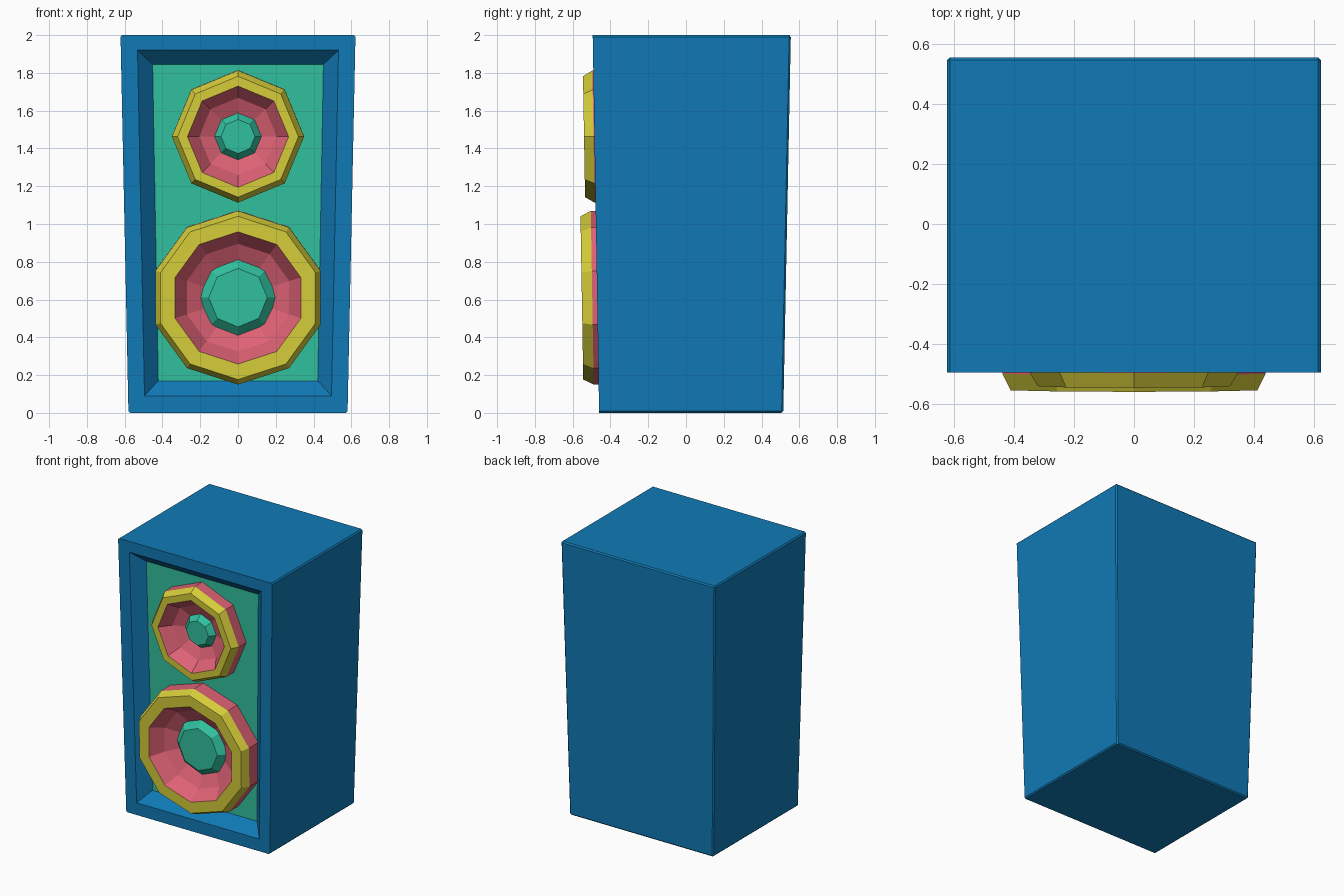
import bpy, bmesh, math
from mathutils import Matrix, Vector

if "Cube" in bpy.data.objects:
    bpy.data.objects.remove(bpy.data.objects["Cube"])


def material(name, rgb):
    m = bpy.data.materials.new(name)
    lin = [((c / 255 + 0.055) / 1.055) ** 2.4 for c in rgb]
    m.diffuse_color = (*lin, 1)
    m.use_nodes = True
    m.node_tree.nodes["Principled BSDF"].inputs["Base Color"].default_value = m.diffuse_color
    return m


BLUE = material("cabinet blue", (16, 122, 182))
GREEN = material("panel green", (49, 193, 159))
YELLOW = material("ring yellow", (214, 205, 58))
PINK = material("cone pink", (222, 98, 117))

FRONT_BOTTOM, FRONT_TOP = -0.46, -0.494
SLOPE = (FRONT_TOP - FRONT_BOTTOM) / 2


def front_y(z):
    return FRONT_BOTTOM + SLOPE * z


def finish(name, bm, mats):
    bmesh.ops.recalc_face_normals(bm, faces=bm.faces)
    me = bpy.data.meshes.new(name)
    bm.to_mesh(me)
    bm.free()
    for m in mats:
        me.materials.append(m)
    ob = bpy.data.objects.new(name, me)
    bpy.context.collection.objects.link(ob)
    return ob


# Tapered cabinet with a chamfered, recessed front
def cabinet():
    bm = bmesh.new()

    def loop(x_low, x_high, z_low, z_high, y_low, y_high):
        pts = [(-x_low, y_low, z_low), (x_low, y_low, z_low),
               (x_high, y_high, z_high), (-x_high, y_high, z_high)]
        return [bm.verts.new(p) for p in pts]

    depth = 0.08
    back = loop(0.58, 0.622, 0, 2, 0.515, 0.555)
    rim = loop(0.58, 0.622, 0, 2, FRONT_BOTTOM, FRONT_TOP)
    opening = loop(0.495, 0.532, 0.09, 1.92, front_y(0.09), front_y(1.92))
    panel = loop(0.422, 0.452, 0.17, 1.845,
                 front_y(0.17) + depth, front_y(1.845) + depth)
    bm.faces.new(back)
    for a, b in ((back, rim), (rim, opening), (opening, panel)):
        for i in range(4):
            j = (i + 1) % 4
            bm.faces.new((a[i], a[j], b[j], b[i]))
    bm.faces.new(panel).material_index = 1
    # thin chamfer on the sides and back edges, front edges stay sharp
    edges = [e for e in bm.edges if any(v in back for v in e.verts)]
    bmesh.ops.recalc_face_normals(bm, faces=bm.faces)
    bmesh.ops.bevel(bm, geom=edges, offset=0.009, segments=1,
                    affect='EDGES', material=0)
    finish("cabinet", bm, [BLUE, GREEN])


# Faceted lathe around the axis that sticks out of the cabinet front
def lathe(name, z, sides, profile, bands, mats):
    """profile: (radius, height out of the front plane); bands: material per step and end cap"""
    bm = bmesh.new()
    rings = []
    for r, h in profile:
        rings.append([bm.verts.new((r * math.sin(k * math.tau / sides), -h,
                                    r * math.cos(k * math.tau / sides)))
                      for k in range(sides)])
    for a, b, mat in zip(rings, rings[1:], bands):
        for i in range(sides):
            j = (i + 1) % sides
            bm.faces.new((a[i], a[j], b[j], b[i])).material_index = mat
    bm.faces.new(rings[0]).material_index = bands[0]
    bm.faces.new(rings[-1]).material_index = bands[-1]
    tilt = Matrix.Rotation(-math.atan(SLOPE), 4, 'X')
    bm.transform(Matrix.Translation(Vector((0, front_y(z), z))) @ tilt)
    finish(name, bm, mats)


def driver(name, z, sides, outer, front, inner, seam, top, cone, dome, dome_front, dome_top):
    # basket, mounting ring and sunken cone
    lathe(name + "_ring_and_cone", z, sides,
          [(outer, -0.09), (outer, seam), (front, top), (inner, top),
           (cone, (top - 0.06) * 0.5 - 0.02), (dome * 0.9, -0.062)],
          [0, 1, 1, 0, 0, 0], [PINK, YELLOW])
    # faceted dust cap
    lathe(name + "_dust_cap", z, 8,
          [(dome, -0.085), (dome, -0.058), (dome_front, dome_top)],
          [0, 0, 0], [GREEN])


cabinet()
driver("woofer", 0.61, 10, 0.46, 0.432, 0.35, 0.026, 0.081, 0.285, 0.205, 0.155, -0.01)
driver("tweeter", 1.463, 8, 0.35, 0.32, 0.268, 0.005, 0.055, 0.205, 0.125, 0.09, -0.015)
